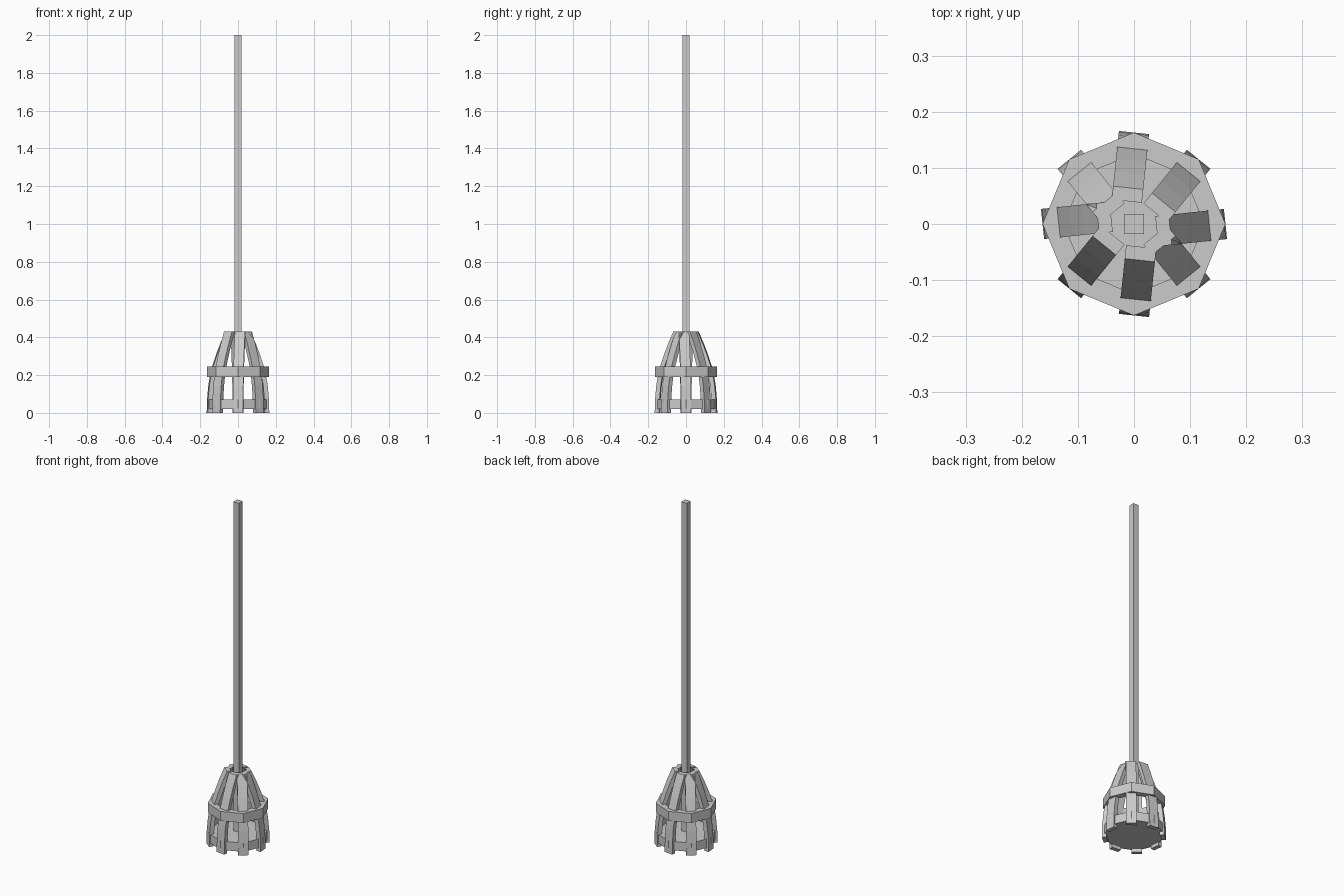
import bpy, bmesh, math
from mathutils import Matrix, Vector

if "Cube" in bpy.data.objects:
    bpy.data.objects.remove(bpy.data.objects["Cube"], do_unlink=True)

GREY = (0.6, 0.6, 0.6, 1)
metal = bpy.data.materials.new("plain grey")
metal.use_nodes = True
metal.diffuse_color = GREY
metal.node_tree.nodes["Principled BSDF"].inputs["Base Color"].default_value = GREY


def add_part(name, bm):
    bmesh.ops.recalc_face_normals(bm, faces=bm.faces)
    mesh = bpy.data.meshes.new(name)
    bm.to_mesh(mesh)
    bm.free()
    mesh.materials.append(metal)
    obj = bpy.data.objects.new(name, mesh)
    bpy.context.collection.objects.link(obj)
    return obj


def octagon(bm, radius, z):
    return [bm.verts.new((radius * math.cos(i * math.pi / 4),
                          radius * math.sin(i * math.pi / 4), z)) for i in range(8)]


def bridge(bm, a, b):
    n = len(a)
    for i in range(n):
        bm.faces.new((a[i], a[(i + 1) % n], b[(i + 1) % n], b[i]))


# Square pole standing on the base plate
bm = bmesh.new()
bmesh.ops.create_cube(bm, size=1, matrix=Matrix.Translation((0, 0, 1.02))
                      @ Matrix.Diagonal((0.035, 0.035, 1.96, 1)))
add_part("pole", bm)

# Solid octagonal base plate
bm = bmesh.new()
low, high = octagon(bm, 0.163, 0.02), octagon(bm, 0.163, 0.072)
bridge(bm, low, high)
bm.faces.new(low)
bm.faces.new(high)
add_part("base_plate", bm)

# Open octagonal band around the middle
bm = bmesh.new()
loops = [octagon(bm, r, z) for r, z in
         ((0.163, 0.19), (0.163, 0.245), (0.125, 0.245), (0.125, 0.19))]
for i in range(4):
    bridge(bm, loops[i], loops[(i + 1) % 4])
add_part("middle_band", bm)

# Curved slats: (radius of the outer face, height), each twisted slightly
PROFILE = ((0.163, 0), (0.161, 0.07), (0.155, 0.14), (0.146, 0.2),
           (0.133, 0.25), (0.113, 0.31), (0.09, 0.37), (0.064, 0.43))
WIDTH, DEPTH, FOOT = 0.054, 0.024, 0.163
for i in range(8):
    angle = i * math.pi / 4
    twist = math.radians(6 if i % 4 < 2 else -6)
    foot = Vector((FOOT * math.cos(angle), FOOT * math.sin(angle), 0))
    place = Matrix.Translation(foot) @ Matrix.Rotation(angle + twist, 4, 'Z')
    bm = bmesh.new()
    rows = []
    for r, z in PROFILE:
        x = r - FOOT
        rows.append([bm.verts.new(place @ Vector(p)) for p in (
            (x, -WIDTH / 2, z), (x, WIDTH / 2, z),
            (x - DEPTH, WIDTH / 2, z), (x - DEPTH, -WIDTH / 2, z))])
    for a, b in zip(rows, rows[1:]):
        bridge(bm, a, b)
    bm.faces.new(rows[0])
    bm.faces.new(rows[-1])
    add_part(f"slat_{i + 1}", bm)
